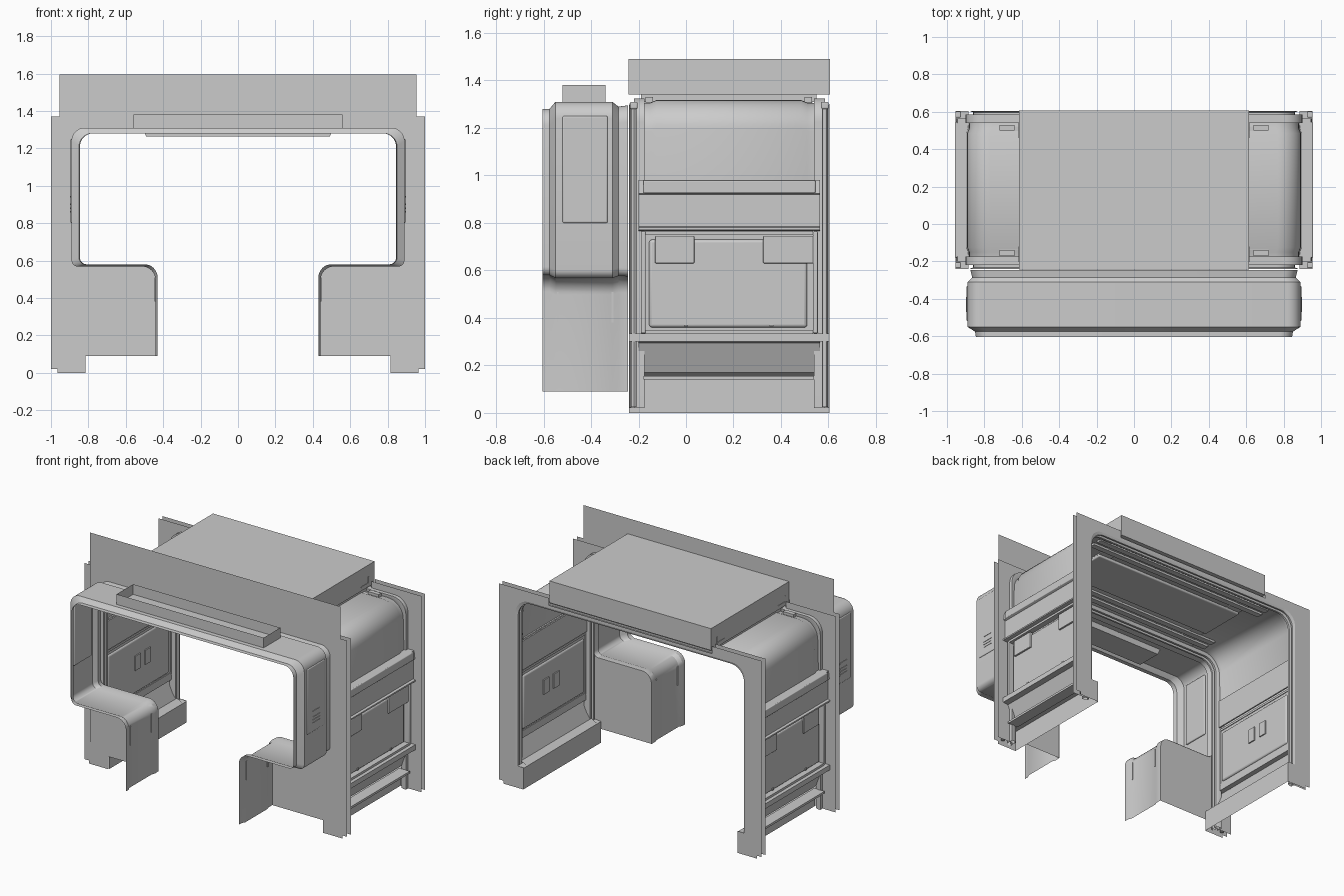
import bpy, bmesh, math
from mathutils import Vector

if "Cube" in bpy.data.objects:
    bpy.data.objects.remove(bpy.data.objects["Cube"])


def finish(name, verts, faces, mirror=True, bevel=0):
    """Make an object, optionally bevelled and mirrored across x = 0."""
    me = bpy.data.meshes.new(name)
    me.from_pydata(verts, [], faces)
    ob = bpy.data.objects.new(name, me)
    bpy.context.collection.objects.link(ob)
    bm = bmesh.new()
    bm.from_mesh(me)
    bmesh.ops.recalc_face_normals(bm, faces=bm.faces)
    bm.to_mesh(me)
    bm.free()
    bpy.ops.object.select_all(action='DESELECT')
    ob.select_set(True)
    bpy.context.view_layer.objects.active = ob
    bpy.ops.object.shade_smooth_by_angle(angle=math.radians(30))
    if bevel:
        b = ob.modifiers.new("Bevel", 'BEVEL')
        b.width, b.segments = bevel, 3
    if mirror:
        m = ob.modifiers.new("Mirror", 'MIRROR')
        m.use_clip = True
    return ob


def box(name, x, y, z, mirror=True, bevel=0):
    v = [(a, b, c) for a in x for b in y for c in z]
    f = [(0, 1, 3, 2), (4, 6, 7, 5), (0, 4, 5, 1), (2, 3, 7, 6), (0, 2, 6, 4), (1, 5, 7, 3)]
    return finish(name, v, f, mirror, bevel)


def fillet(pts, n=8):
    """Round the corners of an (x, z, radius) path."""
    out = []
    for i, p in enumerate(pts):
        c, r = Vector(p[:2]), p[2] if len(p) > 2 else 0
        if not r:
            out.append(c)
            continue
        a = (Vector(pts[i - 1][:2]) - c).normalized() * r + c
        b = (Vector(pts[i + 1][:2]) - c).normalized() * r + c
        k = math.sqrt(0.5)
        for j in range(n + 1):
            # circular arc for right angles, written as a rational curve
            t = j / n
            w0, w1, w2 = (1 - t) ** 2, 2 * k * t * (1 - t), t * t
            out.append((a * w0 + c * w1 + b * w2) / (w0 + w1 + w2))
    return out


def loft(name, rows):
    """Skin through (y, path) rows of equal length."""
    n = len(rows[0][1])
    v = [(p[0], y, p[1]) for y, path in rows for p in path]
    f = [(i * n + j, i * n + j + 1, i * n + n + j + 1, i * n + n + j)
         for i in range(len(rows) - 1) for j in range(n - 1)]
    return finish(name, v, f)


def plate(name, y, outer, inner):
    """Flat half frame between an outer path and an inner path."""
    pts = list(outer) + [tuple(p) for p in reversed(inner)]
    return finish(name, [(p[0], y, p[1]) for p in pts], [tuple(range(len(pts)))])


def front_path(d, wall=0, low=0):
    return fillet([(0, 1.28 + d), (.85 + wall, 1.28 + d, .07), (.85 + wall, .58 - low, .035),
                   (.43 + low, .58 - low, .07), (.43 + low, .09)])


def arch_path(d):
    return fillet([(0, 1.285 + d), (.86 + d, 1.285 + d, .1), (.86 + d, .02)])


# Front portal: rimmed liner with a recessed middle, running down over both counters
rim, pocket = front_path(0), front_path(.03, .04, .012)
back = front_path(.015, .025, .005)
loft("front_liner", [(-.605, front_path(0, -.005)), (-.575, rim), (-.55, pocket),
                     (-.31, pocket), (-.285, front_path(.01, .015, .003)), (-.245, back)])
plate("front_plate", -.247, [(0, 1.595), (.955, 1.595), (.955, .09)], back)

# Wall niche with vents on the outside of the portal
box("side_niche", (.88, .895), (-.52, -.33), (.8, 1.25), bevel=.006)
for z in (.86, .88, .9, .94):
    box("niche_vent", (.89, .898), (-.47, -.39), (z - .004, z + .004))
for y in (-.54, -.31):
    box("counter_groove_trim", (.438, .446), (y - .004, y + .004), (.38, .51))

# Open tray on the portal roof and light lip under it
tray = [(-.56, -.52), (.56, -.52), (.56, -.34), (-.56, -.34)]
finish("roof_tray", [(x, y, z) for z in (1.31, 1.38) for x, y in tray],
       [(i, (i + 1) % 4, 4 + (i + 1) % 4, 4 + i) for i in range(4)], mirror=False)
finish("light_lip", [(x, y, z) for y in (-.52, -.34) for x, z in
                     ((-.51, 1.305), (.51, 1.305), (.49, 1.262), (-.49, 1.262))],
       [(0, 1, 2, 3), (4, 5, 6, 7), (0, 1, 5, 4), (1, 2, 6, 5), (2, 3, 7, 6), (3, 0, 4, 7)], mirror=False)

# Rear module: flat end flanges and rounded ribs at both ends
a0, a1, a2 = arch_path(0), arch_path(.02), arch_path(.04)
for y in (-.24, -.2, .565, .605):
    plate("end_flange", y, [(0, 1.32), (.62, 1.32), (.62, 1.37), (1, 1.37), (1, .02)],
          arch_path(.015))
for y, s in ((-.24, 1), (.605, -1)):
    loft("end_rib", [(y, a1), (y + s * .008, a0), (y + s * .02, a0), (y + s * .025, a1), (y + s * .035, a1),
                     (y + s * .04, a0), (y + s * .055, a0), (y + s * .065, a1), (y + s * .065, a2),
                     (y + s * .02, a2)])

# Corner pipes outside the ribs
for y in (-.22, .585):
    bm = bmesh.new()
    bmesh.ops.create_cone(bm, cap_ends=True, segments=12, radius1=.012, radius2=.012, depth=1.27)
    vs = [(v.co.x + .94, v.co.y + y, v.co.z + .66) for v in bm.verts]
    fs = [tuple(v.index for v in f.verts) for f in bm.faces]
    bm.free()
    finish("corner_pipe", vs, fs)
    box("pipe_cap", (.925, .955), (y - .016, y + .016), (1.28, 1.31), bevel=.006)


# Curved upper skin between the ribs, slightly swollen in the middle
def skin(d):
    return fillet([(0, 1.305 + d), (.877 + d, 1.305 + d, .12), (.885 + d, .97)])


loft("upper_skin", [(-.2, skin(0)), (-.15, skin(.002)), (-.125, skin(.012)), (.485, skin(.012)),
                    (.51, skin(.002)), (.565, skin(0))])

# Waist band, recessed lower wall, skirt and base as one long folded sheet
wall = [(.885, .98), (.945, .98), (.952, .925), (.94, .92), (.94, .785), (.955, .78), (.955, .77), (.89, .765),
        (.89, .335), (.955, .335), (.955, .30), (.915, .295), (.86, .17), (.815, .145)]
loft("side_wall", [(-.2, wall), (.565, wall)])
loft("base_board", [(y, [(.86, .15), (.815, .145), (.815, 0)]) for y in (-.24, .605)])
for y in (-.242, .605):
    finish("foot_plate", [(.815, y, 0), (.965, y, 0), (.965, y, .15), (.815, y, .15)], [(0, 1, 2, 3)])
box("upper_rail", (.925, .957), (-.18, .545), (.925, .98), bevel=.005)
box("lower_rail", (.885, .955), (-.24, .605), (.3, .335))
box("skirt_lip", (.85, .93), (-.18, .54), (.14, .155))

# Outer window panel with its raised frame and two notched covers
box("side_panel", (.88, .91), (-.155, .51), (.36, .73), bevel=.012)
for y in ((-.19, -.17), (.535, .555)):
    box("panel_post", (.885, .93), y, (.335, .765), bevel=.005)
for z in ((.335, .35), (.75, .765)):
    box("panel_trim", (.885, .93), (-.17, .535), z)
box("notch_cover", (.9, .922), (-.13, .035), (.63, .745), bevel=.004)
box("notch_cover", (.9, .922), (.325, .54), (.63, .745), bevel=.004)
for y in (0, .36):
    box("panel_latch", (.905, .916), (y - .008, y + .008), (.365, .378))

# Interior waist panel and switch plates
box("inner_waist", (.875, .885), (-.175, .54), (.775, .975))
for y in (.13, .24):
    box("switch_plate", (.872, .89), (y, y + .06), (.52, .62))

# Ceiling panel and long strips on the inside
box("ceiling_panel", (-.6, .6), (.02, .36), (1.294, 1.315), mirror=False, bevel=.008)
for y in (-.12, -.05, .43, .5):
    box("ceiling_strip", (-.72, .72), (y - .02, y + .02), (1.297, 1.312), mirror=False)
for y in (-.17, .5):
    box("roof_bracket", (.64, .72), (y, y + .03), (1.305, 1.33))

# Roof housing with hooked side slots
box("roof_housing", (-.615, .615), (-.243, .607), (1.34, 1.49), mirror=False)
box("roof_support", (.5, .6), (-.19, .55), (1.31, 1.34))
for y, s in ((-.16, -1), (.5, 1)):
    box("housing_slot", (.612, .618), (y - .04, y + .04), (1.362, 1.37))
    box("housing_slot_hook", (.612, .618), (y + s * .036, y + s * .044), (1.362, 1.41))
